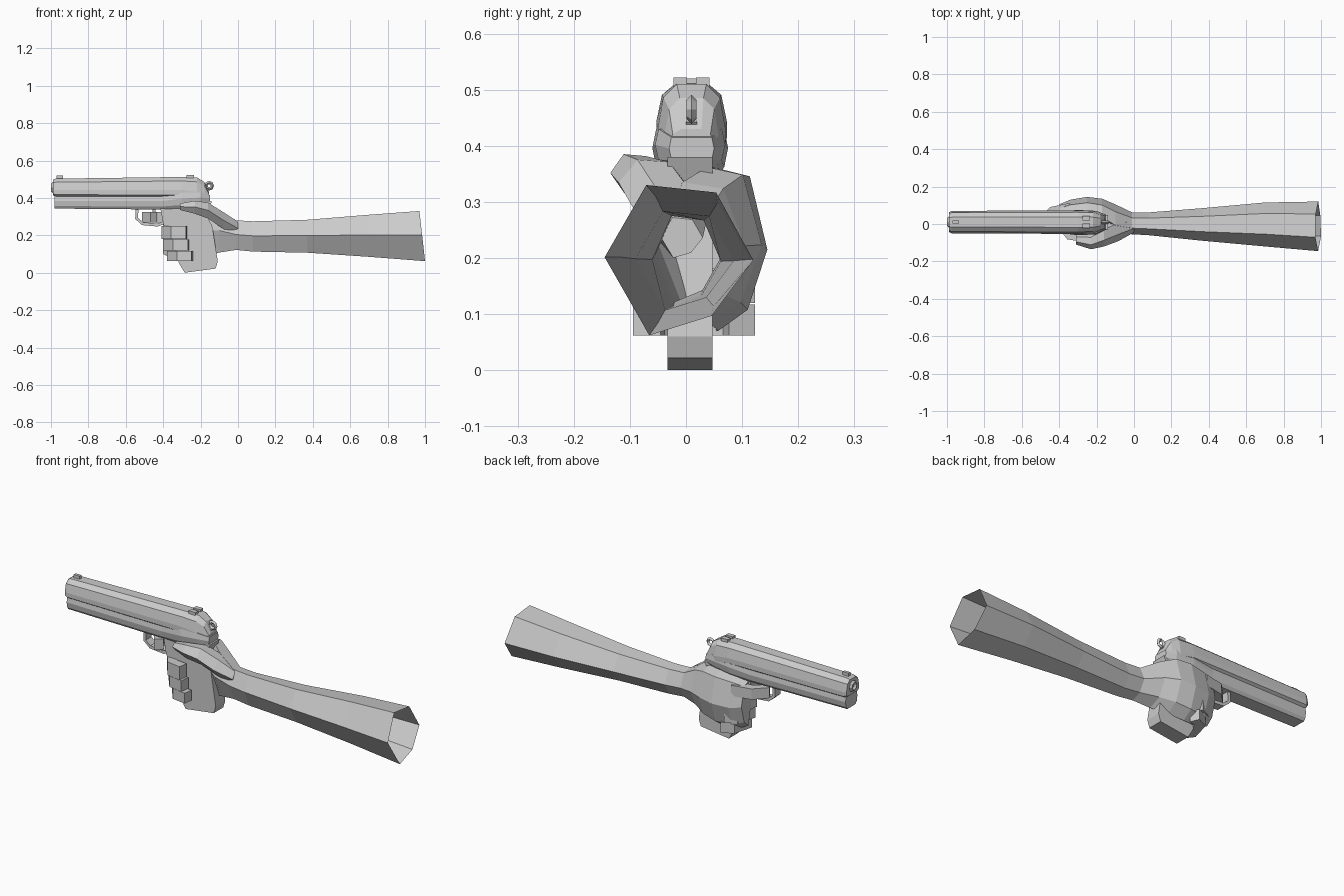
import bpy, bmesh, math
from mathutils import Vector

if "Cube" in bpy.data.objects:
    bpy.data.objects.remove(bpy.data.objects["Cube"])


def finish(name, bm):
    bmesh.ops.recalc_face_normals(bm, faces=bm.faces)
    me = bpy.data.meshes.new(name)
    bm.to_mesh(me)
    bm.free()
    ob = bpy.data.objects.new(name, me)
    bpy.context.collection.objects.link(ob)
    return ob


def loft(name, pattern, rows, caps=(True, True)):
    """Rows are (x, y_min, y_max, z_min, z_max[, x_shear]); pattern is y,z in 0..1."""
    bm = bmesh.new()
    rings = []
    for x, y0, y1, z0, z1, *shear in rows:
        s = shear[0] if shear else 0
        rings.append([bm.verts.new((x + s * (0.5 - v), y0 + u * (y1 - y0), z0 + v * (z1 - z0)))
                      for u, v in pattern])
    n = len(pattern)
    for a, b in zip(rings, rings[1:]):
        for i in range(n):
            j = (i + 1) % n
            bm.faces.new((a[i], a[j], b[j], b[i]))
    if caps[0]:
        bm.faces.new(rings[0])
    if caps[1]:
        bm.faces.new(rings[-1])
    return finish(name, bm)


def ribbon(name, path, width, lo, hi, place):
    """Thick 2D polyline, extruded from lo to hi; place maps (a, b, depth) to xyz."""
    bm = bmesh.new()
    pts = [Vector(p) for p in path]
    rings = []
    for i, p in enumerate(pts):
        d = (pts[min(i + 1, len(pts) - 1)] - pts[max(i - 1, 0)]).normalized()
        off = Vector((-d.y, d.x)) * width / 2
        rings.append([bm.verts.new(place(q.x, q.y, h))
                      for q, h in ((p + off, lo), (p + off, hi), (p - off, hi), (p - off, lo))])
    for a, b in zip(rings, rings[1:]):
        for i in range(4):
            j = (i + 1) % 4
            bm.faces.new((a[i], a[j], b[j], b[i]))
    bm.faces.new(rings[0])
    bm.faces.new(rings[-1])
    return finish(name, bm)


def box(name, x0, x1, y0, y1, z0, z1):
    return loft(name, [(0, 0), (1, 0), (1, 1), (0, 1)], [(x0, y0, y1, z0, z1), (x1, y0, y1, z0, z1)])


def flat_xy(a, b, h):
    return (a, b, h)


def flat_xz(a, b, h):
    return (a, h, b)


HEX = [(0.28, 1), (0.75, 0.95), (1, 0.5), (0.72, 0.13), (0.3, 0), (0, 0.52)]
SLIDE = [(0.28, 1), (0.72, 1), (0.92, 0.8), (1, 0.35), (1, 0.1), (0.88, 0),
         (0.12, 0), (0, 0.1), (0, 0.35), (0.08, 0.8)]
FRAME = [(0.05, 1), (0.95, 1), (1, 0.6), (0.95, 0.2), (0.85, 0), (0.15, 0), (0.05, 0.2), (0, 0.6)]

# Hollow forearm running into the back of the hand
loft("forearm_and_hand", HEX, [
    (0.985, -0.145, 0.12, 0.062, 0.33, 0.03),
    (0.70, -0.12, 0.115, 0.085, 0.31),
    (0.37, -0.09, 0.085, 0.107, 0.283),
    (0.08, -0.06, 0.062, 0.113, 0.275),
    (-0.01, -0.055, 0.062, 0.122, 0.28),
    (-0.10, -0.05, 0.105, 0.108, 0.335),
    (-0.17, 0.00, 0.135, 0.085, 0.362),
    (-0.25, 0.02, 0.145, 0.07, 0.36),
    (-0.34, 0.02, 0.13, 0.07, 0.35),
    (-0.40, 0.02, 0.105, 0.10, 0.335)], caps=(False, True))

# Thumb along the near side
loft("thumb", HEX, [
    (0.00, -0.045, 0.03, 0.20, 0.272),
    (-0.08, -0.09, 0.04, 0.235, 0.325),
    (-0.16, -0.12, 0.00, 0.29, 0.375),
    (-0.23, -0.135, -0.05, 0.315, 0.385),
    (-0.31, -0.11, -0.055, 0.335, 0.37)])

# Three fingers wrapped around the grip
CURL = [(-0.31, 0.10), (-0.36, 0.08), (-0.385, -0.01), (-0.345, -0.06), (-0.275, -0.07)]
for name, shift, z0, z1 in (("middle_finger", 0, 0.18, 0.25),
                            ("ring_finger", 0.01, 0.12, 0.178),
                            ("little_finger", 0.03, 0.062, 0.117)):
    ribbon(name, [(x + shift, y) for x, y in CURL], 0.05, z0, z1, flat_xy)

# Index finger on the trigger
ribbon("index_finger", [(-0.34, 0.09), (-0.44, 0.07), (-0.49, 0.025), (-0.45, -0.025)],
       0.045, 0.268, 0.325, flat_xy)

# Pistol slide and frame
loft("slide", SLIDE, [
    (-0.99, -0.043, 0.063, 0.415, 0.497),
    (-0.975, -0.05, 0.07, 0.408, 0.503),
    (-0.30, -0.053, 0.073, 0.405, 0.512),
    (-0.22, -0.05, 0.07, 0.39, 0.51),
    (-0.18, -0.038, 0.058, 0.385, 0.485),
    (-0.155, -0.03, 0.05, 0.385, 0.43)])
loft("frame", FRAME, [
    (-0.982, -0.04, 0.06, 0.343, 0.412),
    (-0.42, -0.045, 0.065, 0.338, 0.412),
    (-0.30, -0.06, 0.075, 0.345, 0.43),
    (-0.20, -0.055, 0.07, 0.36, 0.43),
    (-0.15, -0.03, 0.05, 0.365, 0.415)])

# Muzzle ring, hollow in the middle
bpy.ops.mesh.primitive_torus_add(location=(-0.99, 0.01, 0.455), rotation=(0, math.pi / 2, 0),
                                 major_segments=8, minor_segments=4,
                                 major_radius=0.02, minor_radius=0.01)
bpy.context.object.name = "muzzle_ring"

# Grip from a side profile
bm = bmesh.new()
profile = [(-0.42, 0.37), (-0.40, 0.26), (-0.36, 0.20), (-0.315, 0.05), (-0.285, 0.0),
           (-0.12, 0.022), (-0.108, 0.06), (-0.138, 0.25), (-0.17, 0.31), (-0.14, 0.38)]
face = bm.faces.new([bm.verts.new((x, -0.033, z)) for x, z in profile])
ext = bmesh.ops.extrude_face_region(bm, geom=[face])
bmesh.ops.translate(bm, vec=(0, 0.08, 0), verts=[v for v in ext["geom"] if isinstance(v, bmesh.types.BMVert)])
finish("grip", bm)

# Trigger guard and trigger
ribbon("trigger_guard", [(-0.54, 0.35), (-0.542, 0.29), (-0.51, 0.262), (-0.43, 0.255), (-0.39, 0.27)],
       0.016, -0.012, 0.035, flat_xz)
ribbon("trigger", [(-0.45, 0.35), (-0.45, 0.31), (-0.465, 0.275)], 0.016, 0.0, 0.022, flat_xz)

# Hammer: stem and ring
ribbon("hammer_stem", [(-0.19, 0.42), (-0.165, 0.45)], 0.025, 0.0, 0.02, flat_xz)
bpy.ops.mesh.primitive_torus_add(location=(-0.154, 0.01, 0.465), rotation=(math.pi / 2, 0, 0),
                                 major_segments=8, minor_segments=4,
                                 major_radius=0.017, minor_radius=0.009)
bpy.context.object.name = "hammer_ring"

# Sights
box("front_sight", -0.97, -0.935, 0.002, 0.018, 0.495, 0.52)
for side, y in (("left", -0.022), ("right", 0.018)):
    box("rear_sight_" + side, -0.275, -0.235, y, y + 0.024, 0.50, 0.522)
